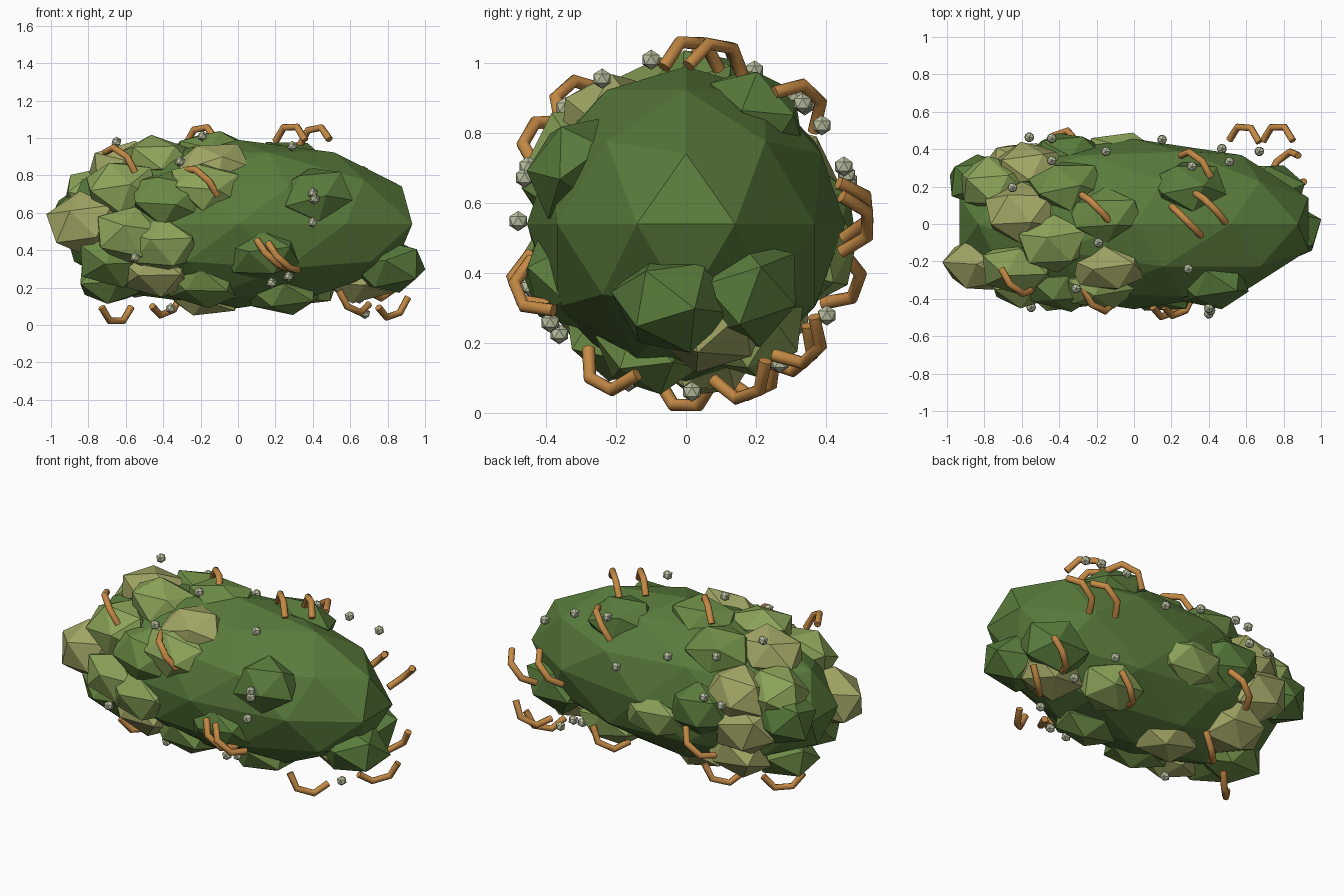
import bpy, random
from math import sin, cos, radians, sqrt
from mathutils import Vector

if "Cube" in bpy.data.objects:
    bpy.data.objects.remove(bpy.data.objects["Cube"])

random.seed(4)
CZ = 0.54                     # height of the body axis
LENGTH, RADIUS = 0.98, 0.455  # body half length and radius


def material(name, rgb):
    m = bpy.data.materials.new(name)
    m.diffuse_color = (*rgb, 1)
    m.use_nodes = True
    m.node_tree.nodes["Principled BSDF"].inputs["Base Color"].default_value = m.diffuse_color
    return m


dark = material("dark_green", (0.10, 0.20, 0.045))
mid = material("mid_green", (0.15, 0.26, 0.06))
light = material("light_green", (0.26, 0.37, 0.10))
khaki = material("khaki", (0.36, 0.38, 0.13))
rust = material("rust", (0.55, 0.25, 0.06))
pale = material("pale_grey_green", (0.50, 0.54, 0.36))


def ico(name, loc, scale, mat, sub=1, rot=(0, 0, 0)):
    bpy.ops.mesh.primitive_ico_sphere_add(subdivisions=sub, radius=1,
                                          location=loc, rotation=rot)
    o = bpy.context.object
    o.name = name
    o.scale = scale
    o.data.materials.append(mat)


def around(x, angle, r):
    """Point at distance r from the body axis; 0 = back, 90 = top, 180 = front."""
    t = radians(angle)
    return Vector((x, r * cos(t), CZ + r * sin(t)))


# Faceted main body
ico("body", (0, 0, CZ), (LENGTH, RADIUS, 0.45), dark, sub=2)

# Faceted lumps half sunk in the body: x and angle, grouped by colour
lumps = {
    dark: [(-.80, 12), (.13, 205), (.41, 154), (.29, 58), (-.35, 3), (.80, -100), (.72, -48)],
    mid: [(-.66, -85), (-.66, 222), (-.38, 158), (-.15, 83), (-.36, 57), (-.20, -124),
          (.24, -107)],
    light: [(-.74, 36), (-.62, 141), (-.57, 192), (-.40, 199), (-.17, 149), (-.42, 107),
            (-.07, -13), (.34, -57)],
    khaki: [(-.82, 180), (-.45, 226), (-.14, 127), (-.60, 79), (-.55, 24), (-.60, -10),
            (-.50, -49), (-.17, -81), (.66, -75)],
}
for mat, places in lumps.items():
    for x, angle in places:
        depth = 0.87 * RADIUS * sqrt(1 - (x / LENGTH) ** 2)
        size = (0.22, 0.105 + 0.06 * abs(x), 0.145 + 0.04 * abs(x))
        rot = (radians(angle), random.uniform(-.2, .2), random.uniform(-.15, .15))
        ico("lump", around(x, angle, depth), size, mat, rot=rot)

# Bent tubes set diagonally round the long axis: x and angle
tubes = [(-.20, 80), (.28, 88), (.41, 79), (.33, 46), (-.39, -20), (.59, 5), (.77, 0),
         (-.63, 132), (-.19, 150), (.18, 201), (.24, 203), (.80, -46), (.83, -70),
         (.62, -118), (.30, -50), (-.38, -66), (-.65, -90)]
for x, angle in tubes:
    t = radians(angle)
    along = Vector((1, -sin(t), cos(t))).normalized()
    cu = bpy.data.curves.new("bent_tube", 'CURVE')
    cu.dimensions = '3D'
    cu.bevel_depth = 0.019
    cu.bevel_resolution = 2
    cu.use_fill_caps = True
    sp = cu.splines.new('POLY')
    sp.points.add(3)
    sp.use_smooth = True
    for p, r, s in zip(sp.points, (.445, .518, .518, .445), (-.112, -.05, .05, .112)):
        p.co = (*(around(x, angle, r) + along * s), 1)
    cu.materials.append(rust)
    bpy.context.collection.objects.link(bpy.data.objects.new("bent_tube", cu))

# Small faceted beads hovering round the body: x and angle
beads = [(-.65, 66), (-.19, 102), (-.31, 136), (-.55, 202), (.29, 120), (.40, 160),
         (.41, 164), (.40, 179), (.27, 216), (.18, 221), (-.36, -110), (.68, -88),
         (.65, -56), (-.56, 15), (-.44, 17), (-.44, 45), (-.15, 36), (.15, 20),
         (.31, 50), (.51, 46), (.67, 36), (.47, -33)]
for x, angle in beads:
    ico("bead", around(x, angle, .48), (.029,) * 3, pale)
